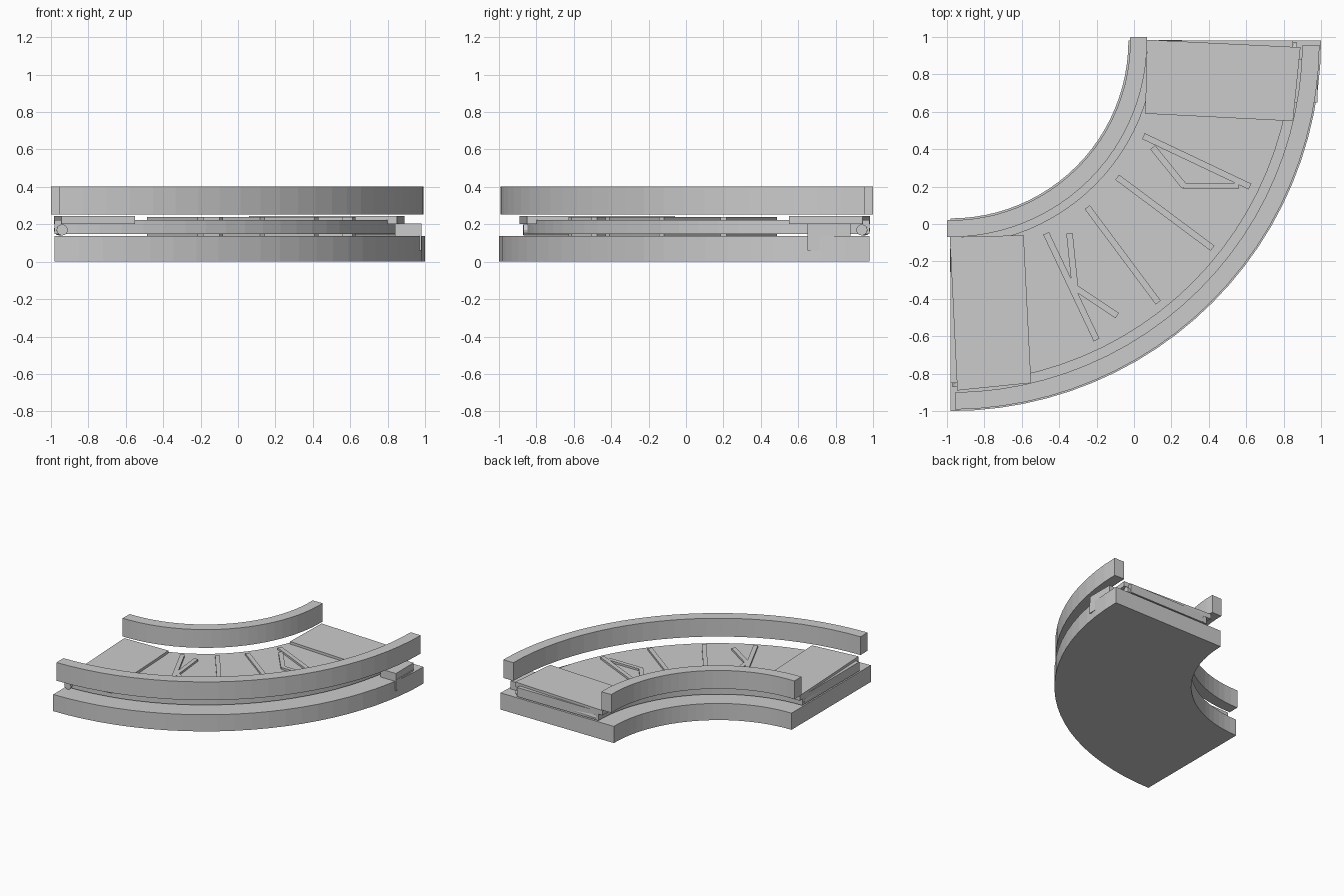
import bpy, bmesh
from math import radians, sin, cos
from mathutils import Vector

if "Cube" in bpy.data.objects:
    bpy.data.objects.remove(bpy.data.objects["Cube"])

CX, CY = -0.98, 0.98      # centre of the 90 degree bend


def prism(name, pts, z0, z1):
    """Extrude a plan outline between two heights."""
    bm = bmesh.new()
    f = bm.faces.new([bm.verts.new((x, y, z0)) for x, y in pts])
    up = bmesh.ops.extrude_face_region(bm, geom=[f])["geom"]
    for v in up:
        if isinstance(v, bmesh.types.BMVert):
            v.co.z = z1
    bmesh.ops.recalc_face_normals(bm, faces=bm.faces)
    me = bpy.data.meshes.new(name)
    bm.to_mesh(me)
    bm.free()
    ob = bpy.data.objects.new(name, me)
    bpy.context.collection.objects.link(ob)
    return ob


def sector(name, r0, r1, z0, z1, extra=0.0, n=24):
    """Curved bar following the bend; extra lengthens both ends (degrees)."""
    angles = [radians(-90 - extra + (90 + 2 * extra) * i / n) for i in range(n + 1)]
    outer = [(CX + r1 * cos(a), CY + r1 * sin(a)) for a in angles]
    inner = [(CX + r0 * cos(a), CY + r0 * sin(a)) for a in reversed(angles)]
    return prism(name, outer + inner, z0, z1)


def flip(pts):
    """Mirror across the diagonal of the bend."""
    return [(-y, -x) for x, y in pts]


def strip(name, a, b, z0, z1, w=0.034):
    a, b = Vector(a), Vector(b)
    d = (b - a).normalized()
    s = Vector((-d.y, d.x)) * w / 2
    return prism(name, [tuple(p) for p in (a - s, b - s, b + s, a + s)], z0, z1)


# base, belt bed and the two floating guide rails
sector("base", 0.95, 1.98, 0, 0.137)
sector("belt_bed", 1.09, 1.83, 0.147, 0.222)
sector("inner_guide_rail", 0.96, 1.05, 0.253, 0.403, 1.1)
sector("outer_guide_rail", 1.88, 1.972, 0.253, 0.403, -0.7)

# transfer plates and rollers at both ends
plate = [(-0.985, -0.07), (-0.59, -0.06), (-0.55, -0.85), (-0.945, -0.89)]
roller = [(-0.955, -0.13), (-0.94, -0.87)]
for side, fn in (("left", lambda p: p), ("right", flip)):
    prism(side + "_end_plate", fn(plate), 0.202, 0.243)
    a, b = [Vector((*p, 0.17)) for p in fn(roller)]
    bpy.ops.mesh.primitive_cylinder_add(vertices=12, radius=0.03,
                                        depth=(b - a).length, location=(a + b) / 2)
    ob = bpy.context.object
    ob.name = side + "_end_roller"
    ob.rotation_euler = (b - a).to_track_quat('Z', 'Y').to_euler()

# raised strips above the bed, repeated underneath
strips = [
    [(0.05, 0.47), (0.62, 0.20)],
    [(-0.09, 0.25), (0.42, -0.13)],
    [(0.10, 0.41), (0.27, 0.20)],
    [(0.265, 0.203), (0.56, 0.203)],
]
mirrored = [flip(s) for s in strips[:2]]
mirrored += [[(-0.345, -0.05), (-0.315, -0.34)], [(-0.315, -0.34), (-0.09, -0.49)]]
for i, (a, b) in enumerate(strips + mirrored):
    strip(f"top_strip_{i}", a, b, 0.218, 0.238)
    strip(f"bottom_strip_{i}", a, b, 0.136, 0.15)

# drive box on the outer right end, with its lower lip
prism("drive_box", [(0.84, 0.65), (0.98, 0.65), (0.98, 0.88), (0.84, 0.88)], 0.137, 0.203)
prism("drive_box_lip", [(0.95, 0.65), (0.982, 0.65), (0.982, 0.87), (0.95, 0.87)], 0.06, 0.15)
